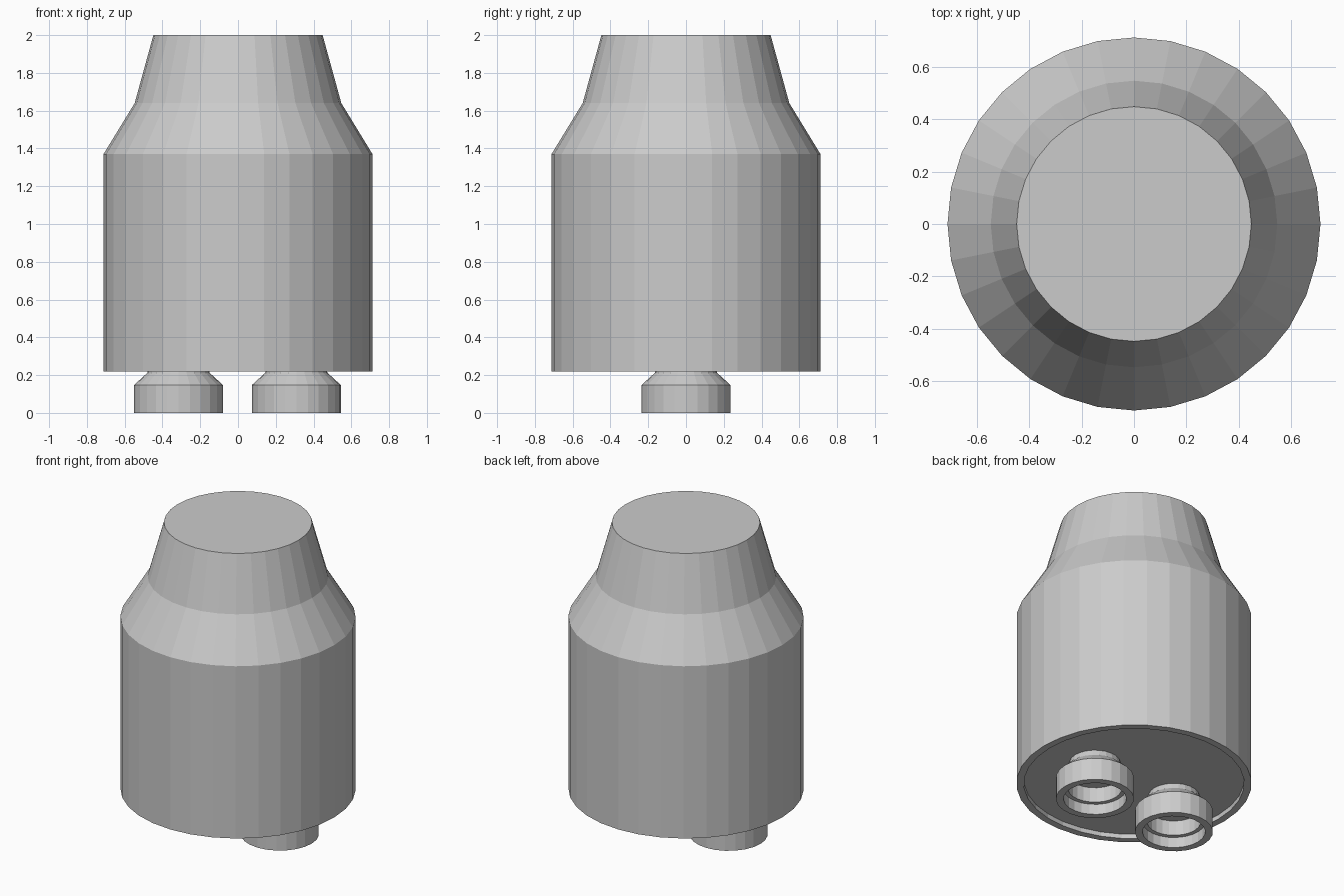
import bpy, bmesh
from math import cos, sin, tau

if "Cube" in bpy.data.objects:
    bpy.data.objects.remove(bpy.data.objects["Cube"])


def lathe(name, profile, sides, x=0.0):
    """Revolve (radius, z) points about z; cap both ends of the profile."""
    bm = bmesh.new()
    rings = [[bm.verts.new((r * cos(tau * i / sides), r * sin(tau * i / sides), z))
              for i in range(sides)] for r, z in profile]
    for a, b in zip(rings, rings[1:]):
        for i in range(sides):
            j = (i + 1) % sides
            bm.faces.new((a[i], a[j], b[j], b[i]))
    bm.faces.new(rings[0])
    bm.faces.new(rings[-1])
    bmesh.ops.recalc_face_normals(bm, faces=bm.faces)
    mesh = bpy.data.meshes.new(name)
    bm.to_mesh(mesh)
    bm.free()
    obj = bpy.data.objects.new(name, mesh)
    obj.location.x = x
    bpy.context.collection.objects.link(obj)
    return obj


# Main shell: recessed underside, straight drum, two tapered shoulders
lathe("body", [(0.667, 0.25), (0.667, 0.22), (0.712, 0.22), (0.712, 1.37),
               (0.547, 1.64), (0.448, 2.0)], 32)

# Pair of stepped hollow nozzles below the body
nozzle = [(0.163, 0.17), (0.163, 0.07), (0.19, 0.07), (0.19, 0.0),
          (0.236, 0.0), (0.236, 0.147), (0.165, 0.212), (0.155, 0.25)]
for side, x in (("left", -0.315), ("right", 0.309)):
    lathe(side + "_nozzle", nozzle, 24, x)
